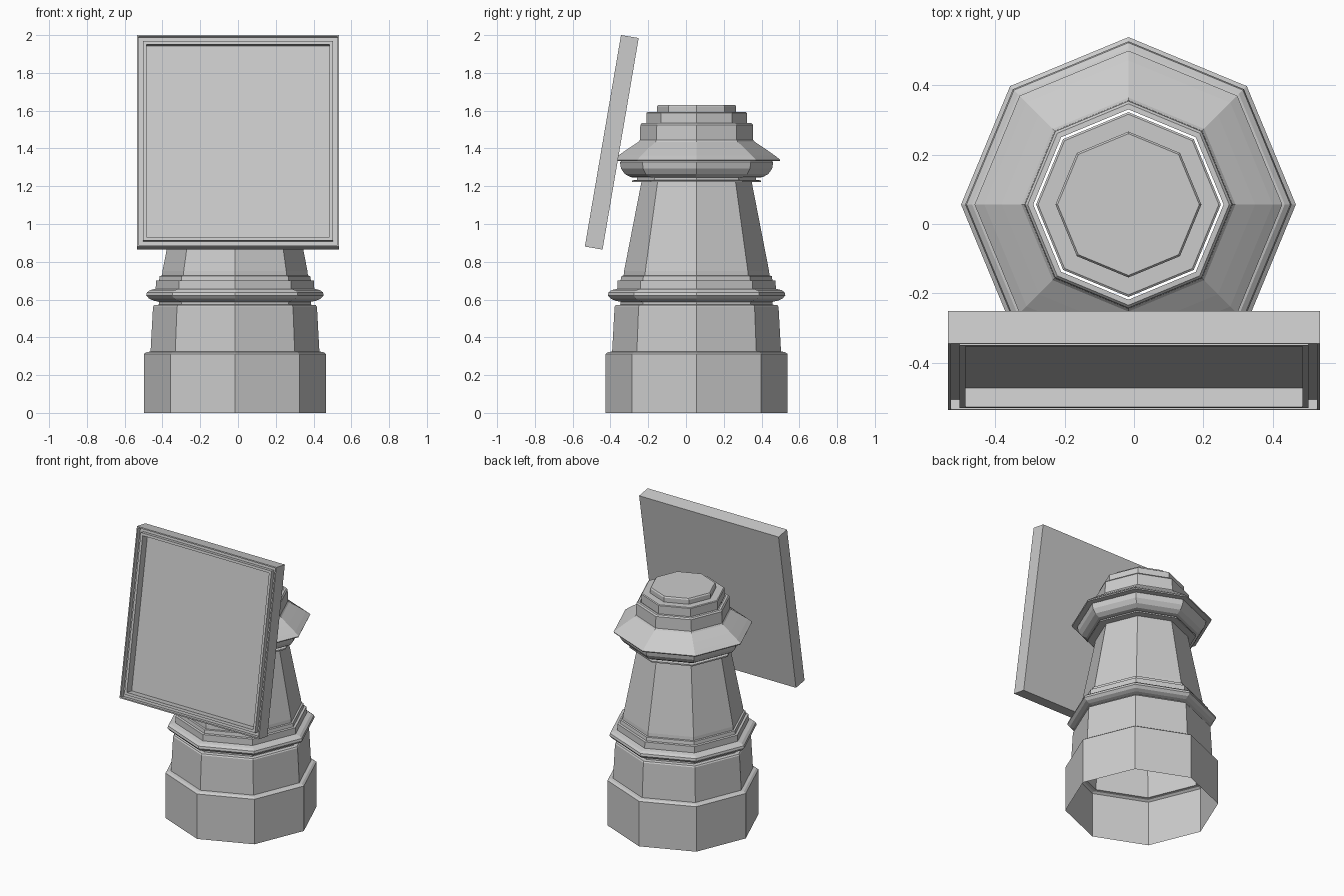
import bpy, bmesh, math
from mathutils import Matrix

if "Cube" in bpy.data.objects:
    bpy.data.objects.remove(bpy.data.objects["Cube"])

CX, CY = -0.016, 0.056          # tower axis


def finish(name, bm, flip_check=True):
    bmesh.ops.recalc_face_normals(bm, faces=bm.faces)
    me = bpy.data.meshes.new(name)
    bm.to_mesh(me)
    bm.free()
    ob = bpy.data.objects.new(name, me)
    bpy.context.collection.objects.link(ob)
    return ob


def bridge(bm, loops):
    for a, b in zip(loops, loops[1:]):
        n = len(a)
        for i in range(n):
            j = (i + 1) % n
            bm.faces.new((a[i], a[j], b[j], b[i]))


def octagon(name, profile, closed_top=False):
    """Eight-sided shell from (radius, height) points."""
    bm = bmesh.new()
    loops = []
    for r, z in profile:
        loops.append([bm.verts.new((CX + r * math.cos(k * math.pi / 4),
                                    CY + r * math.sin(k * math.pi / 4), z))
                      for k in range(8)])
    bridge(bm, loops)
    if closed_top:
        bm.faces.new(loops[-1])
    return finish(name, bm)


# Plinth, open underneath
octagon("plinth", [(.482, 0), (.482, .312), (.468, .322), (.447, .325),
                   (.434, .562), (.428, .57), (.402, .573)])

# Rounded band and stepped moulding
octagon("band_moulding", [(.402, .573), (.402, .588), (.43, .594), (.455, .605),
                          (.47, .622), (.466, .638), (.45, .65), (.42, .657),
                          (.418, .70), (.402, .702), (.398, .725),
                          (.386, .727), (.384, .75), (.372, .752)])

# Tapered shaft
octagon("shaft", [(.384, .75), (.292, 1.222)])

# Collar with overhanging sloped eave
octagon("collar", [(.292, 1.222), (.342, 1.222), (.342, 1.231), (.315, 1.233),
                   (.315, 1.245), (.35, 1.248), (.38, 1.265), (.40, 1.293),
                   (.406, 1.328), (.398, 1.333), (.44, 1.333), (.443, 1.34),
                   (.415, 1.362), (.365, 1.397), (.308, 1.435), (.30, 1.445),
                   (.298, 1.525), (.29, 1.534), (.274, 1.535)])

# Two-step cap
octagon("cap", [(.266, 1.53), (.266, 1.588), (.26, 1.592), (.21, 1.592),
                (.21, 1.622), (.204, 1.63)], closed_top=True)

# Leaning framed panel: rim, groove, inner rim, recessed face
bm = bmesh.new()
HW, HH, T = .535, .568, .095
steps = [(0, T), (0, 0), (.008, 0), (.008, .03), (.033, .03),
         (.033, 0), (.05, 0), (.05, .055)]
loops = []
for m, d in steps:
    x, z, y = HW - m, HH - m, d - T / 2
    loops.append([bm.verts.new(p) for p in
                  ((-x, y, -z), (x, y, -z), (x, y, z), (-x, y, z))])
bridge(bm, loops)
bm.faces.new(loops[0])
bm.faces.new(loops[-1])
panel = finish("framed_panel", bm)
panel.data.transform(Matrix.Translation((0, -.393, 1.4325)) @
                     Matrix.Rotation(math.radians(-9.7), 4, 'X'))
